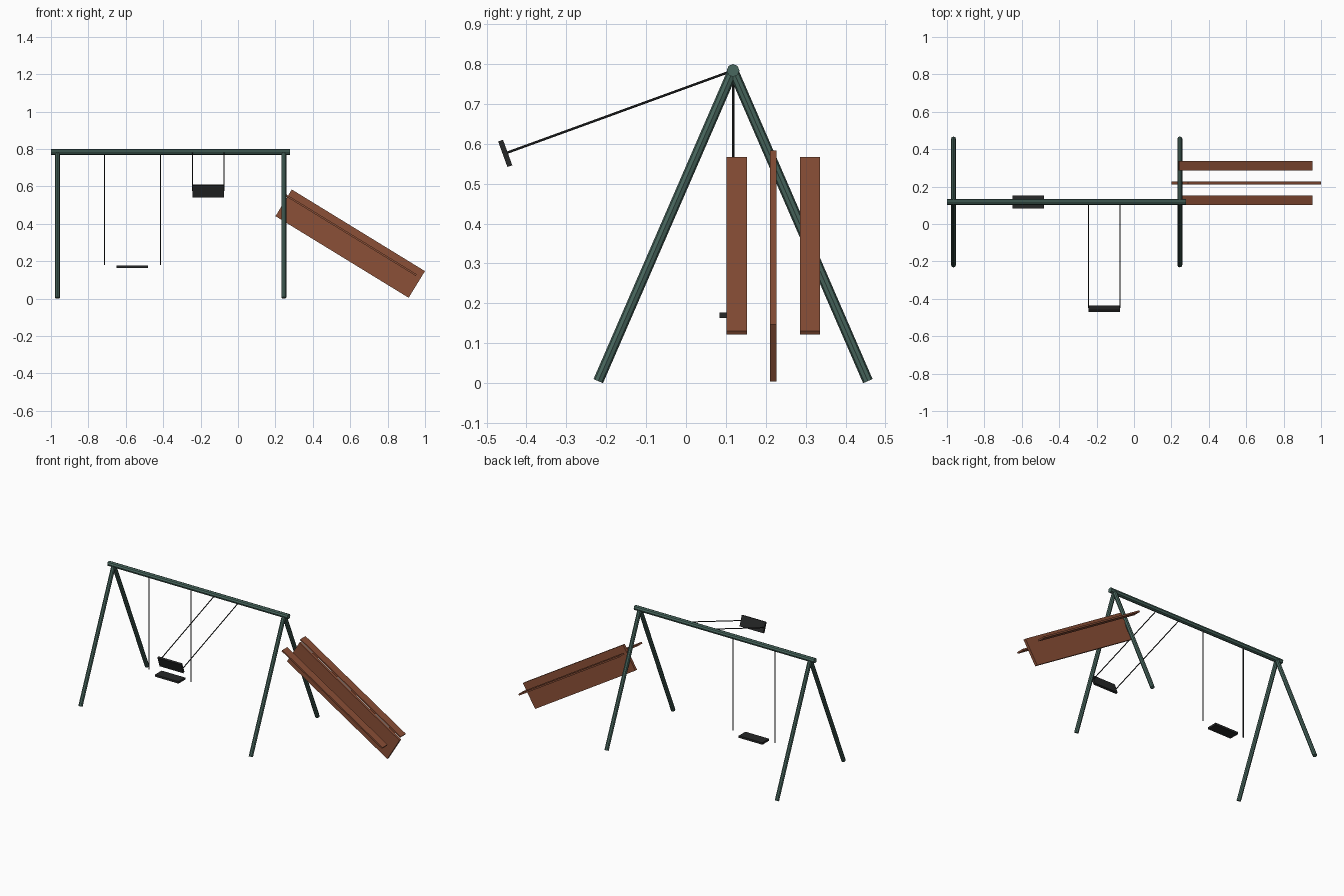
import bpy, math
from mathutils import Vector, Matrix

if "Cube" in bpy.data.objects:
    bpy.data.objects.remove(bpy.data.objects["Cube"])


def material(name, rgb):
    m = bpy.data.materials.new(name)
    m.diffuse_color = (*rgb, 1)
    m.use_nodes = True
    m.node_tree.nodes["Principled BSDF"].inputs["Base Color"].default_value = m.diffuse_color
    return m


GREEN = material("dark green paint", (0.066, 0.135, 0.112))
BROWN = material("red brown wood", (0.26, 0.08, 0.038))
BLACK = material("black rubber", (0.02, 0.021, 0.021))


def rod(name, a, b, radius, sides, mat):
    """Flat-sided bar between two points."""
    a, b = Vector(a), Vector(b)
    d = b - a
    bpy.ops.mesh.primitive_cylinder_add(vertices=sides, radius=radius, depth=d.length)
    o = bpy.context.object
    o.name = name
    o.matrix_world = Matrix.Translation((a + b) / 2) @ d.to_track_quat('Z', 'Y').to_matrix().to_4x4()
    o.data.materials.append(mat)
    return o


def box(name, centre, size, rotation, mat):
    bpy.ops.mesh.primitive_cube_add(size=1, location=centre, rotation=rotation)
    o = bpy.context.object
    o.name = name
    o.scale = size
    o.data.materials.append(mat)
    return o


BEAM_Y, BEAM_Z = 0.118, 0.784

# Top beam
rod("top_beam", (-1.0, BEAM_Y, BEAM_Z), (0.278, BEAM_Y, BEAM_Z), 0.016, 8, GREEN)

# A-frame legs at both ends
for side, x in (("left", -0.965), ("right", 0.245)):
    for place, dy in (("front", -0.338), ("back", 0.338)):
        rod(f"{side}_{place}_leg", (x, BEAM_Y, BEAM_Z), (x, BEAM_Y + dy, 0.005), 0.013, 8, GREEN)


# Swings: ropes hang from the beam, swung forward by an angle
def swing(name, x, rope_gap, rope_len, seat_dist, angle):
    down = Vector((0, -math.sin(angle), -math.cos(angle)))
    top = Vector((x, BEAM_Y, BEAM_Z))
    for side, s in (("left", -1), ("right", 1)):
        start = top + Vector((s * rope_gap / 2, 0, 0))
        rod(f"{name}_{side}_rope", start, start + down * rope_len, 0.003, 6, BLACK)
    box(f"{name}_seat", top + down * seat_dist, (0.168, 0.068, 0.013), (-angle, 0, 0), BLACK)


swing("still_swing", -0.565, 0.30, 0.604, 0.614, 0)
swing("raised_swing", -0.159, 0.17, 0.602, 0.608, math.radians(70))

# Slide: upright central board with a flat strip on each side
SLOPE = (0, math.radians(31.5), 0)
box("slide_board", (0.6, 0.219, 0.294), (0.835, 0.017, 0.167), SLOPE, BROWN)
for place, dy in (("front", -0.092), ("back", 0.092)):
    box(f"slide_{place}_strip", (0.597, 0.219 + dy, 0.344), (0.835, 0.051, 0.010), SLOPE, BROWN)
